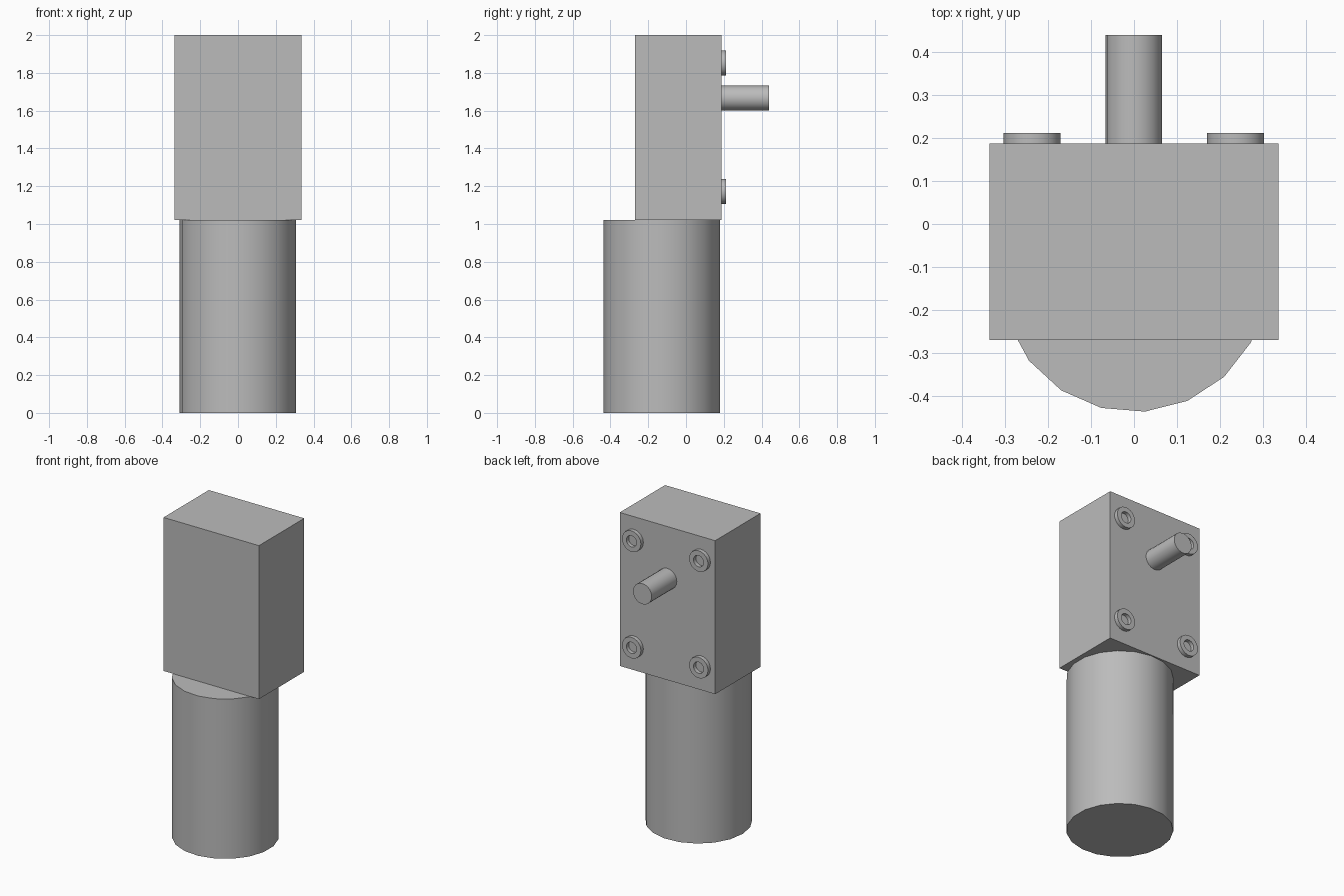
import bpy, bmesh, math
from mathutils import Matrix

if "Cube" in bpy.data.objects:
    bpy.data.objects.remove(bpy.data.objects["Cube"], do_unlink=True)

grey = bpy.data.materials.new("plain_grey")
grey.use_nodes = True
COLOUR = (0.5, 0.5, 0.5, 1)
grey.diffuse_color = COLOUR
grey.node_tree.nodes["Principled BSDF"].inputs["Base Color"].default_value = COLOUR

SIDES = 19
FACE_Y = 0.187  # mounting face of the gearbox


def finish(bm, name, smooth=True):
    bmesh.ops.recalc_face_normals(bm, faces=bm.faces)
    mesh = bpy.data.meshes.new(name)
    bm.to_mesh(mesh)
    bm.free()
    obj = bpy.data.objects.new(name, mesh)
    bpy.context.collection.objects.link(obj)
    mesh.materials.append(grey)
    if smooth:
        bpy.ops.object.select_all(action="DESELECT")
        obj.select_set(True)
        bpy.context.view_layer.objects.active = obj
        bpy.ops.object.shade_smooth_by_angle(angle=math.radians(30))
    return obj


def lathe(name, profile, matrix):
    """Turn a closed (radius, height) profile around its axis."""
    bm = bmesh.new()
    rings = []
    for r, h in profile:
        ring = []
        for i in range(SIDES):
            a = math.pi + math.tau * i / SIDES
            ring.append(bm.verts.new((r * math.cos(a), r * math.sin(a), h)))
        rings.append(ring)
    for lower, upper in zip(rings, rings[1:]):
        for i in range(SIDES):
            j = (i + 1) % SIDES
            bm.faces.new((lower[i], lower[j], upper[j], upper[i]))
    bm.faces.new(rings[0])
    bm.faces.new(rings[-1])
    bm.transform(matrix)
    return finish(bm, name)


def on_face(x, z):
    """Place a turned part on the mounting face, its axis along +y."""
    return Matrix.Translation((x, FACE_Y, z)) @ Matrix.Rotation(-math.pi / 2, 4, "X")


# Gearbox housing
bm = bmesh.new()
bmesh.ops.create_cube(bm, size=1)
bm.transform(Matrix.Translation((0, -0.0415, 1.51)) @ Matrix.Diagonal((0.674, 0.457, 0.98, 1)))
finish(bm, "gearbox", smooth=False)

# Motor can
lathe("motor", [(0.31, 0), (0.31, 1.02)], Matrix.Translation((0, -0.128, 0)))

# Output shaft
lathe("output_shaft", [(0.066, 0), (0.066, 0.253)], on_face(0, 1.667))

# Hollow mounting bosses
for x, side in ((-0.237, "right"), (0.237, "left")):
    for z, level in ((1.172, "lower"), (1.852, "upper")):
        lathe(f"{level}_{side}_boss",
              [(0.067, 0), (0.067, 0.025), (0.036, 0.025), (0.036, 0.001)],
              on_face(x, z))
